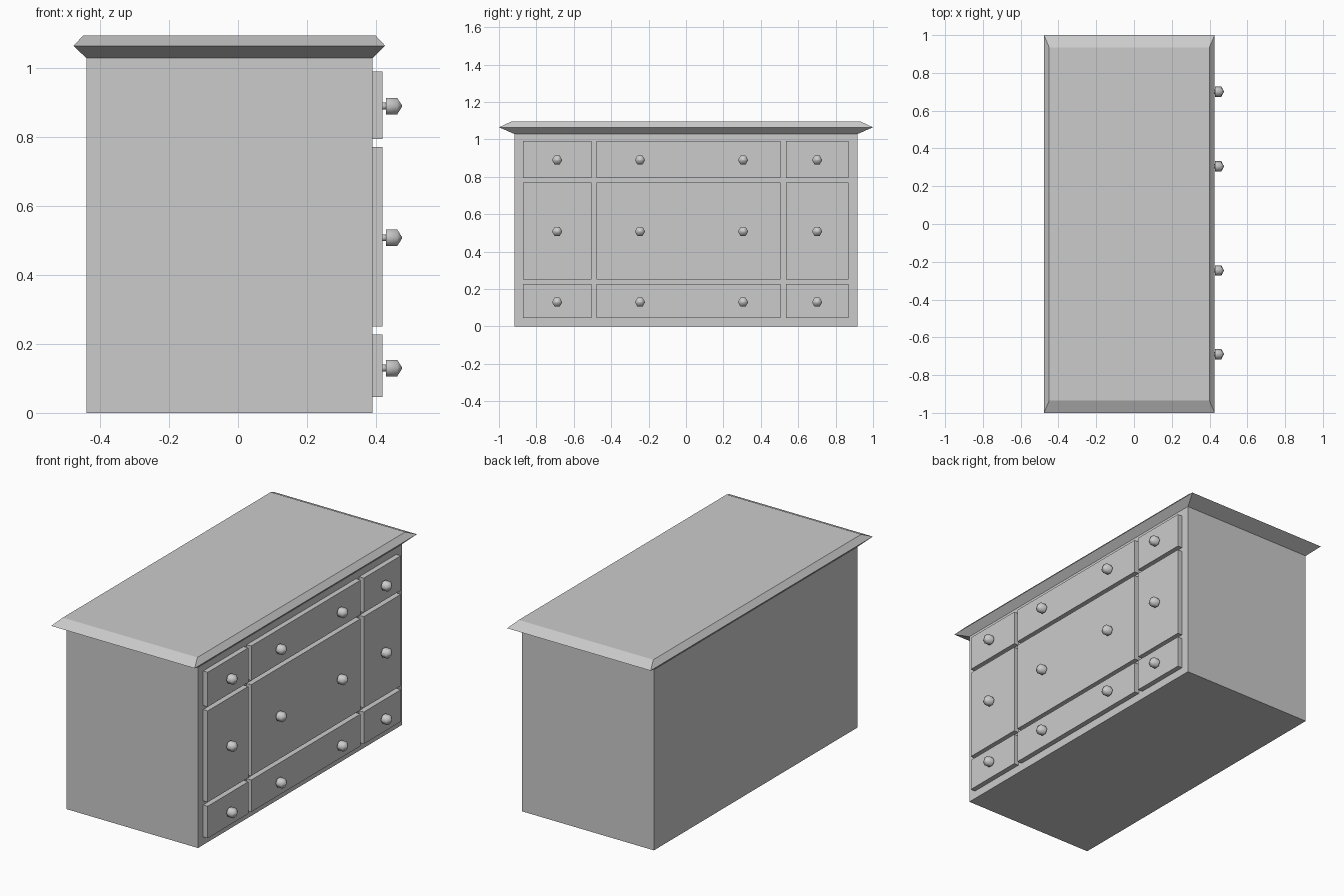
import bpy, bmesh
from math import cos, sin, pi

if "Cube" in bpy.data.objects:
    bpy.data.objects.remove(bpy.data.objects["Cube"])


def loft(name, rings, smooth=False):
    """Skin a stack of closed rings and cap both ends."""
    bm = bmesh.new()
    loops = [[bm.verts.new(p) for p in ring] for ring in rings]
    n = len(loops[0])
    for a, b in zip(loops, loops[1:]):
        for i in range(n):
            j = (i + 1) % n
            bm.faces.new((a[i], a[j], b[j], b[i]))
    bm.faces.new(loops[0][::-1])
    bm.faces.new(loops[-1])
    bmesh.ops.remove_doubles(bm, verts=bm.verts, dist=1e-5)
    bmesh.ops.recalc_face_normals(bm, faces=bm.faces)
    for f in bm.faces:
        f.smooth = smooth
    mesh = bpy.data.meshes.new(name)
    bm.to_mesh(mesh)
    bm.free()
    obj = bpy.data.objects.new(name, mesh)
    bpy.context.collection.objects.link(obj)
    return obj


def rect(x0, x1, y0, y1, z):
    return [(x0, y0, z), (x1, y0, z), (x1, y1, z), (x0, y1, z)]


def hexagon(x, r, y, z):
    return [(x, y + r * cos(i * pi / 3), z + r * sin(i * pi / 3)) for i in range(6)]


# Plain box carcass
loft("carcass", [rect(-0.44, 0.39, -0.917, 0.917, z) for z in (0, 1.029)])

# Overhanging top with bevelled edge, below and above
loft("top_slab", [rect(-0.44, 0.39, -0.917, 0.917, 1.029),
                  rect(-0.477, 0.427, -1.0, 1.0, 1.065),
                  rect(-0.449, 0.399, -0.935, 0.935, 1.095)])

# Three columns by three rows of drawers, with knob positions per column and row
columns = [(-0.871, -0.506, [-0.689]), (-0.479, 0.505, [-0.246, 0.305]), (0.534, 0.868, [0.701])]
rows = [(0.046, 0.228, 0.13), (0.251, 0.771, 0.508), (0.794, 0.991, 0.89)]

for y0, y1, knob_ys in columns:
    for z0, z1, knob_z in rows:
        loft("drawer_front", [rect(0.38, 0.419, y0, y1, z) for z in (z0, z1)])
        for y in knob_ys:
            # Thin hexagonal stem and pointed hexagonal head
            loft("knob_stem", [hexagon(x, 0.0115, y, knob_z) for x in (0.41, 0.432)], True)
            head = [(0.429, 0.0275), (0.462, 0.0275), (0.476, 0.002)]
            knob = loft("knob_head", [hexagon(x, r, y, knob_z) for x, r in head], True)
            # Crisp rim at the back of the head
            for e in knob.data.edges:
                if all(knob.data.vertices[v].co.x < 0.43 for v in e.vertices):
                    e.use_edge_sharp = True
